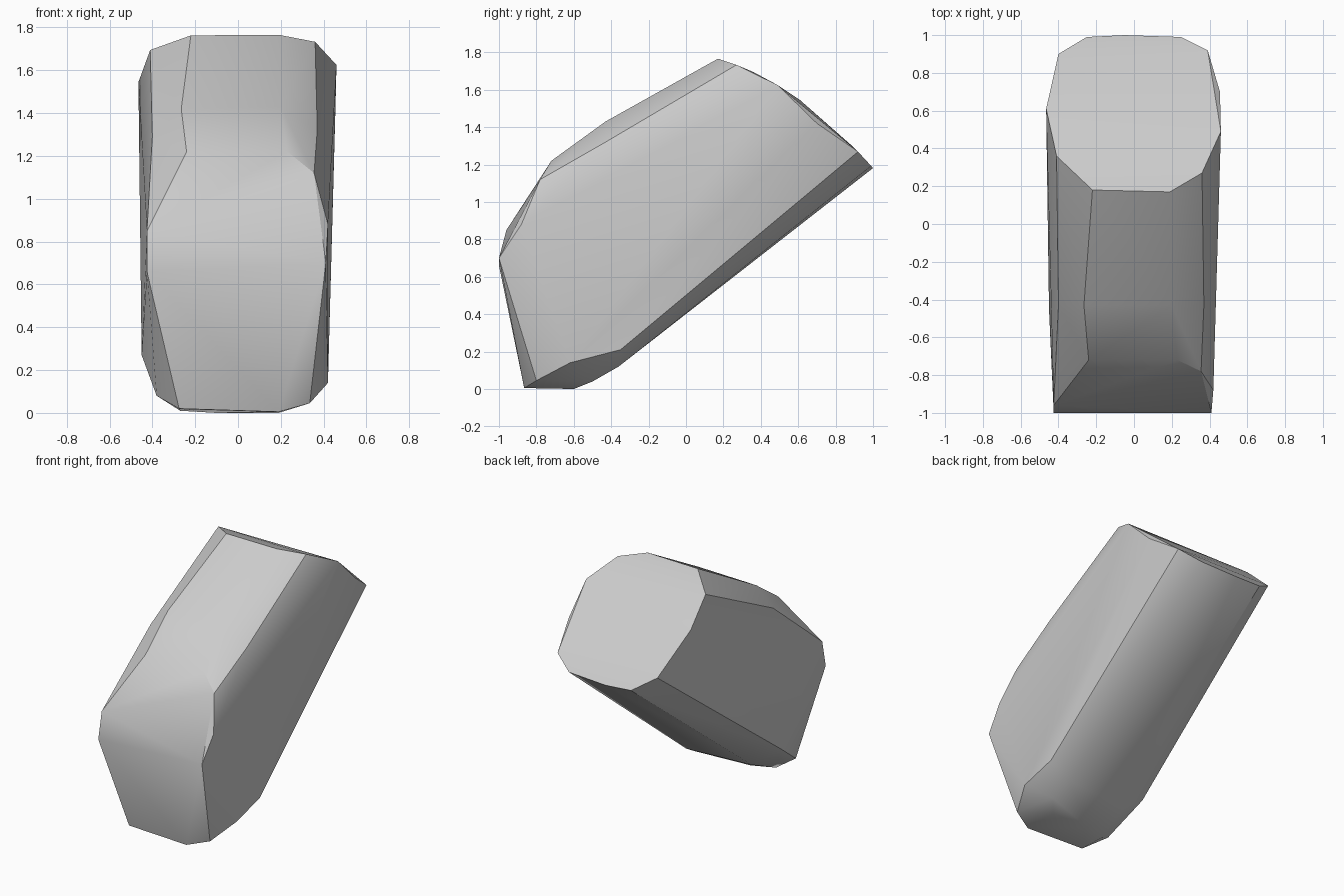
import bpy
import bmesh
import math

default_cube = bpy.data.objects.get("Cube")
if default_cube:
    bpy.data.objects.remove(default_cube, do_unlink=True)


def make_material(name, colour):
    material = bpy.data.materials.new(name)
    material.use_nodes = True
    material.diffuse_color = colour
    shader = material.node_tree.nodes["Principled BSDF"]
    shader.inputs["Base Color"].default_value = colour
    shader.inputs["Roughness"].default_value = 1.0
    return material


def cap_height(y):
    """Gently domed slope of the raised rear end."""
    return 1.797 - 0.098 * y - 0.518 * y * y


def make_hull(name, points, material):
    """Wrap a convex stone surface around the chiselled corner points."""
    bm = bmesh.new()
    for point in points:
        bm.verts.new(point)
    result = bmesh.ops.convex_hull(bm, input=bm.verts)
    unused = set(result["geom_interior"]) | set(result["geom_unused"])
    loose = [item for item in unused if isinstance(item, bmesh.types.BMVert)]
    bmesh.ops.delete(bm, geom=loose, context="VERTS")
    bmesh.ops.recalc_face_normals(bm, faces=bm.faces)
    mesh = bpy.data.meshes.new(name)
    bm.to_mesh(mesh)
    bm.free()
    mesh.materials.append(material)
    stone = bpy.data.objects.new(name, mesh)
    bpy.context.collection.objects.link(stone)
    return stone


# Outline of the rear end, seen from above
cap_outline = [(-.22, .18), (.19, .17), (.36, .27), (.46, .49),
               (.39, .92), (.25, .99), (-.05, 1), (-.25, .99),
               (-.4, .9), (-.465, .61), (-.41, .36)]
cap = [(x, y, cap_height(y)) for x, y in cap_outline]

# Sloping back and its bevelled shoulders
back = [(-.265, -.43, 1.42), (.2, -.43, 1.43),
        (-.24, -.72, 1.22), (.23, -.72, 1.22),
        (-.4, -.43, 1.29), (.37, -.43, 1.32), (.355, -.78, 1.12)]

# Blunt nose
nose = [(-.425, -.96, .85), (.42, -.88, .88),
        (-.425, -1, .66), (.41, -1, .7),
        (-.275, -.86, .02), (.19, -.865, .005)]

# Rounded foot and underside
foot = [(-.38, -.72, .08), (.335, -.8, .045), (.42, -.62, .14),
        (-.27, -.65, .01), (-.1, -.6, 0), (.19, -.6, 0),
        (.28, -.5, .04), (.42, -.35, .21), (.25, -.36, .12),
        (-.25, -.4, .12), (-.45, -.45, .27)]

# Slight bulge on the left flank
flank = [(.455, .7, 1.42)]

grey = make_material("stone grey", (.6, .6, .6, 1))
stone = make_hull("stone_block", cap + back + nose + foot + flank, grey)

# Soft facets with crisp main edges
bpy.ops.object.select_all(action="DESELECT")
stone.select_set(True)
bpy.context.view_layer.objects.active = stone
bpy.ops.object.shade_smooth_by_angle(angle=math.radians(30))
